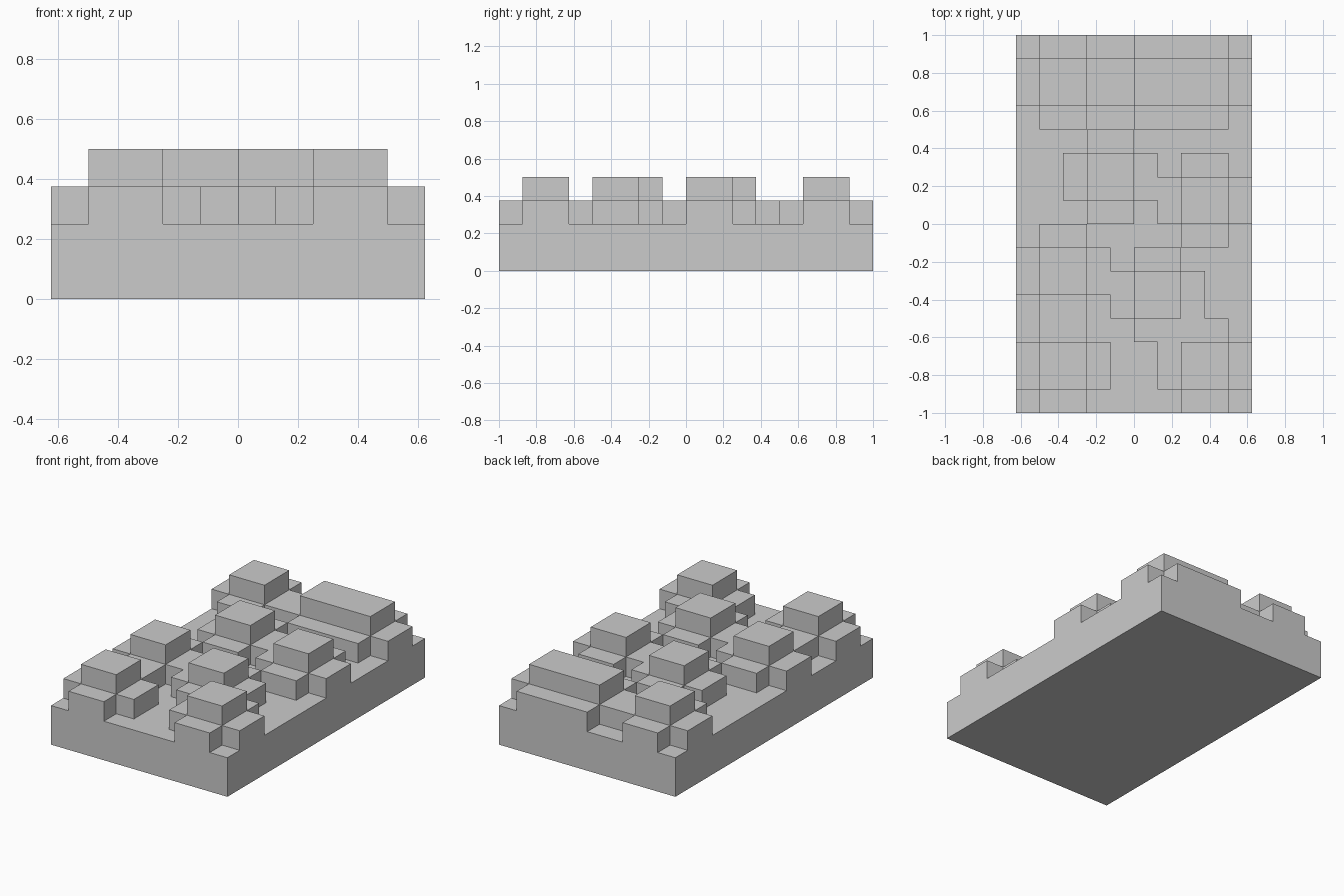
import bpy, bmesh

if "Cube" in bpy.data.objects:
    bpy.data.objects.remove(bpy.data.objects["Cube"])

U = 0.125          # size of one block
NX, NY = 10, 16    # floor size in blocks

# Stones: lower-left block of the cap (column, row) and cap width in blocks
STONES = [(1, 1, 2), (7, 1, 2), (5, 4, 2), (1, 5, 2),
          (7, 8, 2), (3, 9, 2), (1, 13, 2), (5, 13, 4)]

# Base slab is two blocks high everywhere
height = {(i, j): 2 for i in range(NX) for j in range(NY)}


def raise_area(i0, j0, w, d, h):
    for i in range(i0, i0 + w):
        for j in range(j0, j0 + d):
            height[i, j] = max(height[i, j], h)


# Each stone: a cross-shaped tier with a cap on its centre
for i, j, w in STONES:
    raise_area(i - 1, j, w + 2, 2, 3)
    raise_area(i, j - 1, w, 4, 3)
    raise_area(i, j, w, 2, 4)

bm = bmesh.new()
verts = {}


def face(*points):
    vs = []
    for p in points:
        if p not in verts:
            verts[p] = bm.verts.new(((p[0] - NX / 2) * U, (p[1] - NY / 2) * U, p[2] * U))
        vs.append(verts[p])
    bm.faces.new(vs)


# Outer skin only: tops, underside and exposed block sides
for (i, j), h in height.items():
    ring = [(i, j), (i + 1, j), (i + 1, j + 1), (i, j + 1)]
    face(*[(x, y, h) for x, y in ring])
    face(*[(x, y, 0) for x, y in reversed(ring)])
    for k, (dx, dy) in enumerate([(0, -1), (1, 0), (0, 1), (-1, 0)]):
        a, b = ring[k], ring[(k + 1) % 4]
        for z in range(height.get((i + dx, j + dy), 0), h):
            face((*a, z), (*b, z), (*b, z + 1), (*a, z + 1))

mesh = bpy.data.meshes.new("cobbled_floor")
bm.to_mesh(mesh)
bm.free()
floor = bpy.data.objects.new("cobbled_floor", mesh)
bpy.context.collection.objects.link(floor)
